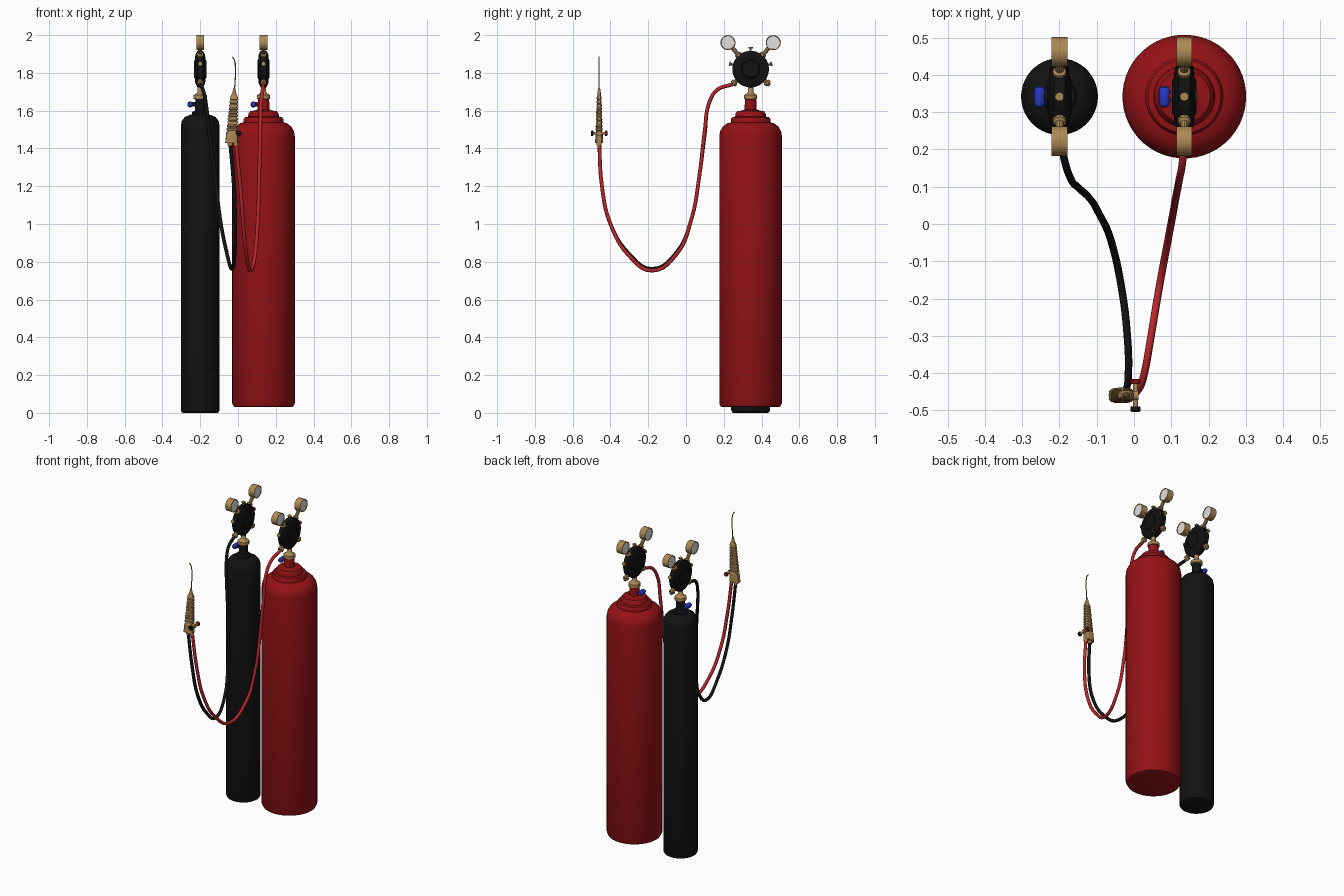
import bpy, bmesh, math
from mathutils import Vector

cube = bpy.data.objects.get("Cube")
if cube:
    bpy.data.objects.remove(cube, do_unlink=True)


def material(name, r, g, b):
    m = bpy.data.materials.new(name)
    m.use_nodes = True
    m.diffuse_color = (r, g, b, 1)
    m.node_tree.nodes["Principled BSDF"].inputs["Base Color"].default_value = (r, g, b, 1)
    return m


RED = material("tank red", 0.30, 0.006, 0.008)
HOSE = material("hose red", 0.50, 0.02, 0.025)
BLACK = material("black", 0.006, 0.006, 0.006)
BRASS = material("brass", 0.42, 0.25, 0.09)
BLUE = material("valve blue", 0.02, 0.04, 0.55)
WHITE = material("dial white", 0.75, 0.75, 0.75)


def finish(name, bm, mat, angle=35):
    bmesh.ops.recalc_face_normals(bm, faces=bm.faces)
    me = bpy.data.meshes.new(name)
    bm.to_mesh(me)
    bm.free()
    ob = bpy.data.objects.new(name, me)
    bpy.context.collection.objects.link(ob)
    me.materials.append(mat)
    bpy.ops.object.select_all(action='DESELECT')
    ob.select_set(True)
    bpy.context.view_layer.objects.active = ob
    bpy.ops.object.shade_smooth_by_angle(angle=math.radians(angle))
    return ob


def lathe(name, profile, mat, origin, axis=(0, 0, 1), sides=32):
    """Closed solid of revolution; profile is (radius, height along axis)."""
    bm = bmesh.new()
    turn = Vector((0, 0, 1)).rotation_difference(Vector(axis))
    rings = []
    for r, h in profile:
        ring = []
        for i in range(sides):
            a = 2 * math.pi * (i + 0.5) / sides
            p = turn @ Vector((r * math.cos(a), r * math.sin(a), h))
            ring.append(bm.verts.new(p + Vector(origin)))
        rings.append(ring)
    for a, b in zip(rings, rings[1:]):
        for i in range(sides):
            j = (i + 1) % sides
            bm.faces.new((a[i], a[j], b[j], b[i]))
    bm.faces.new(rings[0])
    bm.faces.new(rings[-1])
    return finish(name, bm, mat)


def rod(name, a, b, r, mat, sides=12):
    d = Vector(b) - Vector(a)
    return lathe(name, [(r, 0), (r, d.length)], mat, a, d.normalized(), sides)


def tube(name, points, r, mat):
    cu = bpy.data.curves.new(name, 'CURVE')
    cu.dimensions = '3D'
    cu.bevel_depth = r
    cu.bevel_resolution = 2
    cu.resolution_u = 5
    cu.use_fill_caps = True
    sp = cu.splines.new('BEZIER')
    sp.bezier_points.add(len(points) - 1)
    for bp, p in zip(sp.bezier_points, points):
        bp.co = p
        bp.handle_left_type = bp.handle_right_type = 'AUTO'
    cu.materials.append(mat)
    ob = bpy.data.objects.new(name, cu)
    bpy.context.collection.objects.link(ob)


# Gas cylinders
BX, RX, Y = -0.2, 0.135, 0.342
lathe("red_tank", [(0.148, 0.03), (0.158, 0.034), (0.166, 0.05), (0.166, 1.465), (0.162, 1.49),
                   (0.148, 1.515), (0.125, 1.533), (0.105, 1.538), (0.105, 1.555), (0.098, 1.565),
                   (0.082, 1.568), (0.08, 1.585), (0.07, 1.598), (0.05, 1.6), (0.032, 1.606),
                   (0.03, 1.66)], RED, (RX, Y, 0), sides=48)
lathe("black_tank", [(0.092, 0), (0.099, 0.004), (0.103, 0.015), (0.103, 1.52), (0.098, 1.545),
                     (0.083, 1.565), (0.058, 1.577), (0.045, 1.58), (0.043, 1.593), (0.028, 1.6),
                     (0.026, 1.66)], BLACK, (BX, Y, 0), sides=48)


def regulator(label, x, mat):
    c = Vector((x, Y, 1.82))

    def at(dy, dz, dx=0):
        return c + Vector((dx, dy, dz))

    # Valve stem and blue hand wheel
    rod(label + "_valve_stem", at(0, -0.187), at(0, -0.187, -0.045), 0.012, mat)
    lathe(label + "_valve_handle", [(0.005, -0.029), (0.012, -0.025), (0.016, -0.015), (0.016, 0.015),
          (0.012, 0.025), (0.005, 0.029)], BLUE, at(0, -0.187, -0.053), (0, 1, 0), 12).scale.x = 1
    # Coupling nut below the body
    lathe(label + "_coupling", [(0.022, 1.645), (0.022, 1.658), (0.036, 1.662), (0.036, 1.682),
          (0.022, 1.69), (0.015, 1.70), (0.015, 1.74)], BRASS, (x, Y, 0), sides=12)
    # Round body with raised centre on both sides
    half = [(0.045, 0.033), (0.05, 0.028), (0.075, 0.026), (0.097, 0.015)]
    lathe(label + "_regulator_body", [(r, -h) for r, h in half] + [(r, h) for r, h in half[::-1]],
          BLACK, c, (1, 0, 0), 32)
    # Screws around the rim
    for i, deg in enumerate((14, 90, 166)):
        d = Vector((0, math.cos(math.radians(deg)), math.sin(math.radians(deg))))
        lathe(f"{label}_rim_screw_{i}", [(0.006, 0.085), (0.006, 0.108), (0.012, 0.11), (0.012, 0.117)],
              BRASS, c, d, 10)
    # Gauges with a dial on each side
    for s, side in ((-1, "front"), (1, "back")):
        g = at(0.12 * s, 0.14)
        d = Vector((0, 0.65 * s, 0.76)).normalized()
        lathe(f"{label}_{side}_gauge_stem", [(0.018, 0.085), (0.018, 0.105), (0.011, 0.11), (0.011, 0.16)],
              BRASS, c, d, 10)
        lathe(f"{label}_{side}_gauge", [(0.034, -0.017), (0.036, -0.021), (0.04, -0.021), (0.04, 0.021),
              (0.036, 0.021), (0.034, 0.017)], BRASS, g, (1, 0, 0), 28)
        for e in (-1, 1):
            rod(f"{label}_{side}_dial", g + Vector((0.015 * e, 0, 0)), g + Vector((0.019 * e, 0, 0)),
                0.035, WHITE, 28)
        # Lower outlets
        d = Vector((0, 0.77 * s, -0.64)).normalized()
        lathe(f"{label}_{side}_outlet", [(0.012, 0.085), (0.012, 0.105), (0.018, 0.107), (0.018, 0.122),
              (0.01, 0.125), (0.01, 0.133)], BRASS, c, d, 10)


regulator("black", BX, BLACK)
regulator("red", RX, RED)

# Hoses sag from the outlets and rise to the torch
tube("red_hose", [(0.135, 0.24, 1.738), (0.13, 0.165, 1.71), (0.122, 0.122, 1.64), (0.118, 0.1, 1.5),
                  (0.112, 0.07, 1.25), (0.105, 0.03, 1.03), (0.09, -0.05, 0.84), (0.066, -0.18, 0.753),
                  (0.046, -0.3, 0.83), (0.028, -0.4, 1.0), (0.012, -0.445, 1.2), (-0.012, -0.46, 1.44)],
     0.01, HOSE)
tube("black_hose", [(-0.2, 0.24, 1.738), (-0.185, 0.165, 1.71), (-0.17, 0.122, 1.64), (-0.152, 0.1, 1.48),
                    (-0.12, 0.07, 1.25), (-0.095, 0.03, 1.03), (-0.06, -0.05, 0.85), (-0.032, -0.18, 0.762),
                    (-0.018, -0.3, 0.84), (-0.015, -0.4, 1.0), (-0.022, -0.445, 1.2), (-0.042, -0.46, 1.44)],
     0.01, BLACK)

# Torch handle: a tapering oval grip whose sections alternate into ribs
TY = -0.46
sections = [(1.43, 1), (1.485, 1)]
for i in range(10):
    z = 1.49 + i * 0.018
    sections += [(z, 0.84), (z + 0.005, 0.84), (z + 0.007, 1), (z + 0.016, 1)]
sections += [(1.68, 0.8), (1.69, 0.6)]
bm = bmesh.new()
loops = []
for z, k in sections:
    t = (z - 1.43) / 0.26
    cx, hx, hy = -0.034 + 0.014 * t, (0.034 - 0.014 * t) * k, (0.021 - 0.009 * t) * k
    loop = []
    for i in range(16):
        a = 2 * math.pi * i / 16
        u, v = math.cos(a), math.sin(a)
        loop.append(bm.verts.new((cx + hx * math.copysign(abs(u) ** 0.6, u),
                                  TY + hy * math.copysign(abs(v) ** 0.6, v), z)))
    loops.append(loop)
for a, b in zip(loops, loops[1:]):
    for i in range(16):
        bm.faces.new((a[i], a[i - 1], b[i - 1], b[i]))
bm.faces.new(loops[0])
bm.faces.new(loops[-1])
finish("torch_grip", bm, BRASS, 30)

# Torch nozzle, hose ends and control knobs
lathe("nozzle_base", [(0.009, 1.68), (0.009, 1.70), (0.005, 1.72)], BRASS, (-0.02, TY, 0), sides=12)
tube("nozzle", [(-0.02, TY, 1.7), (-0.015, TY, 1.76), (-0.014, TY, 1.83), (-0.018, TY, 1.865),
                (-0.03, TY, 1.885)], 0.003, BRASS)
for hx in (-0.012, -0.042):
    rod("hose_fitting", (hx, TY, 1.415), (hx, TY, 1.44), 0.013, BRASS)
rod("knob_shaft", (0.004, TY - 0.035, 1.48), (0.004, TY + 0.035, 1.48), 0.007, BRASS)
rod("knob_mount", (-0.02, TY, 1.48), (0.012, TY, 1.48), 0.013, BRASS)
for s, name, mat in ((1, "red_knob", RED), (-1, "black_knob", BLACK)):
    lathe(name, [(0.012, 0.03), (0.014, 0.033), (0.014, 0.041), (0.011, 0.044)], mat,
          (0.004, TY, 1.48), (0, s, 0), 14)
